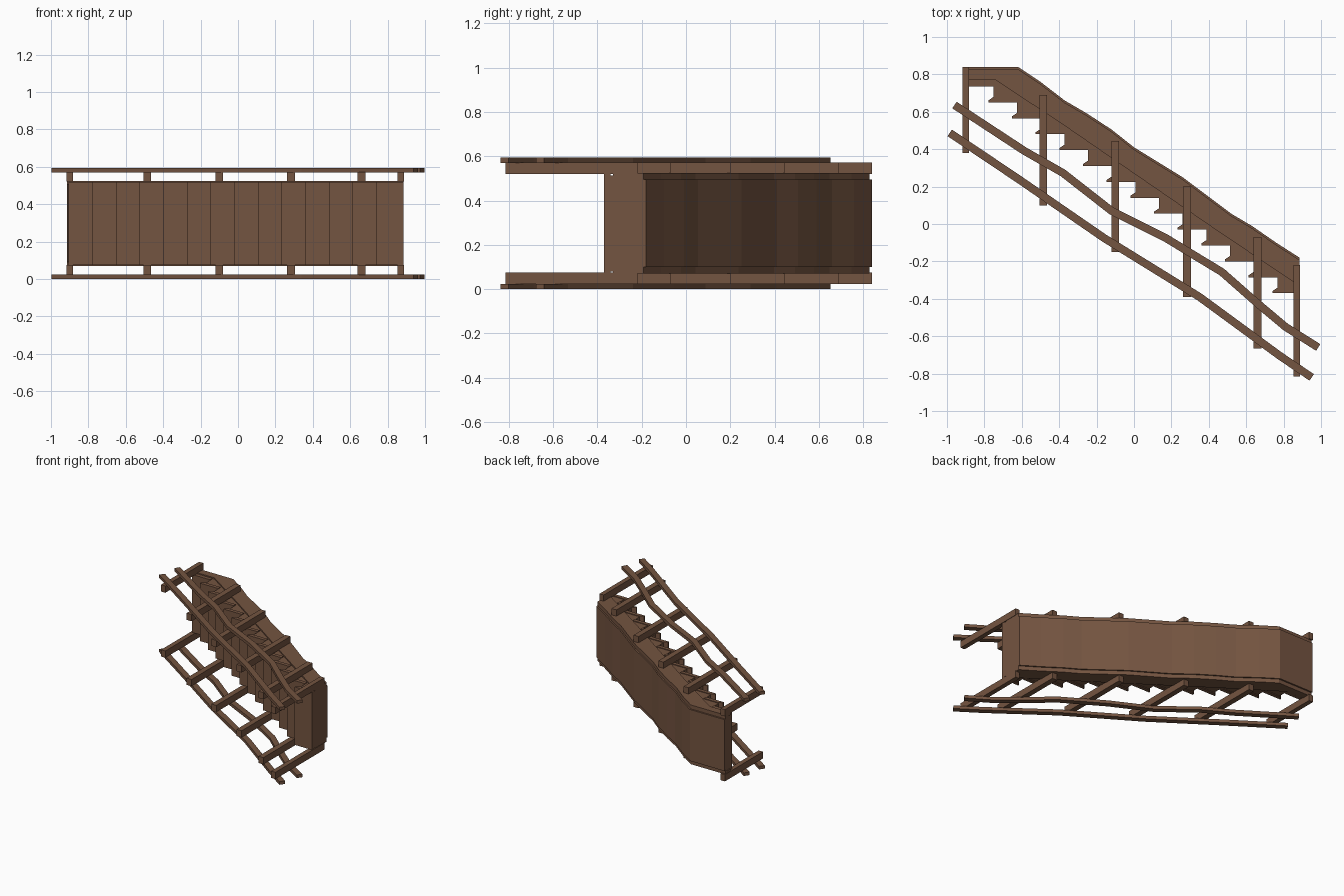
import bpy, bmesh, math
from mathutils import Vector

if "Cube" in bpy.data.objects:
    bpy.data.objects.remove(bpy.data.objects["Cube"])

wood = bpy.data.materials.new("brown wood")
wood.diffuse_color = (0.175, 0.089, 0.052, 1)
wood.use_nodes = True
wood.node_tree.nodes["Principled BSDF"].inputs["Base Color"].default_value = wood.diffuse_color


def prism(name, pts, z0, z1):
    """Extrude an XY outline between two heights."""
    bm = bmesh.new()
    face = bm.faces.new([bm.verts.new((x, y, z0)) for x, y in pts])
    ext = bmesh.ops.extrude_face_region(bm, geom=[face])
    vs = [v for v in ext["geom"] if isinstance(v, bmesh.types.BMVert)]
    bmesh.ops.translate(bm, verts=vs, vec=(0, 0, z1 - z0))
    bmesh.ops.recalc_face_normals(bm, faces=bm.faces)
    me = bpy.data.meshes.new(name)
    bm.to_mesh(me)
    bm.free()
    me.materials.append(wood)
    ob = bpy.data.objects.new(name, me)
    bpy.context.collection.objects.link(ob)
    return ob


def pair(name, pts, z0, z1):
    """The same part on both sides of the flight (total width 0.59)."""
    prism(name + "_lower", pts, z0, z1)
    prism(name + "_upper", pts, 0.594 - z1, 0.594 - z0)


def ribbon(path, width):
    """Outline of a bent bar following a path."""
    p = [Vector(q) for q in path]
    left, right = [], []
    for i, q in enumerate(p):
        d = (p[min(i + 1, len(p) - 1)] - p[max(i - 1, 0)]).normalized()
        n = Vector((-d.y, d.x)) * width / 2
        left.append(q + n)
        right.append(q - n)
    return [tuple(v) for v in left + right[::-1]]


# underside line of the flight, slightly warped
under = [(-0.915, 0.84), (-0.62, 0.84), (-0.5, 0.76), (-0.37, 0.66), (-0.25, 0.59),
         (-0.12, 0.505), (0, 0.41), (0.26, 0.25), (0.4, 0.145), (0.52, 0.055),
         (0.63, -0.01), (0.76, -0.10), (0.885, -0.18)]

# step positions
N = 14
tip = [-0.905 + 0.1265 * k for k in range(N)]
top = [0.735 - 0.085 * k for k in range(N)]
riser = [t + 0.027 for t in tip] + [0.885]

# stepped core with the risers
saw = [(-0.905, top[0] + 0.015)]
for k in range(N):
    if k:
        saw.append((riser[k], top[k] + 0.015))
    saw.append((riser[k + 1], top[k] + 0.015))
prism("stepped_core", saw + under[::-1], 0.10, 0.494)
inner_under = [(x, y - 0.012) for x, y in under]
pair("step_side", saw + inner_under[::-1], 0.08, 0.10)

# treads with a tapered nosing
for k in range(N):
    x0, x1, y = tip[k], riser[k + 1], top[k]
    prism(f"tread_{k + 1}", [(x0, y), (x1, y), (x1, y + 0.028), (x0 + 0.025, y + 0.028),
                             (x0, y + 0.011)], 0.075, 0.519)

# side stringers
inner = [(0.885, -0.33), (0.77, -0.255), (0.4, -0.005), (0, 0.27), (-0.37, 0.525),
         (-0.74, 0.77), (-0.915, 0.77)]
pair("stringer", inner_under + inner, 0.070, 0.09)

# posts
for i, (x, y0, y1) in enumerate([(-0.9, 0.38, 0.84), (-0.485, 0.10, 0.69),
                                 (-0.10, -0.15, 0.445), (0.283, -0.39, 0.20),
                                 (0.66, -0.665, -0.07), (0.87, -0.815, -0.22)]):
    w = 0.018 if i in (0, 5) else 0.021
    pair(f"post_{i + 1}", [(x - w, y0), (x + w, y0), (x + w, y1), (x - w, y1)], 0.022, 0.074)

# hand rail and middle rail
pair("hand_rail", ribbon([(-0.985, 0.487), (-0.61, 0.235), (-0.16, -0.075), (0.35, -0.39),
                          (0.78, -0.705), (0.95, -0.82)], 0.042), 0, 0.024)
pair("middle_rail", ribbon([(-0.96, 0.636), (-0.585, 0.39), (-0.38, 0.273), (-0.12, 0.07),
                            (0.17, -0.075), (0.47, -0.257), (0.655, -0.42), (0.81, -0.55),
                            (0.985, -0.66)], 0.042), 0, 0.024)
